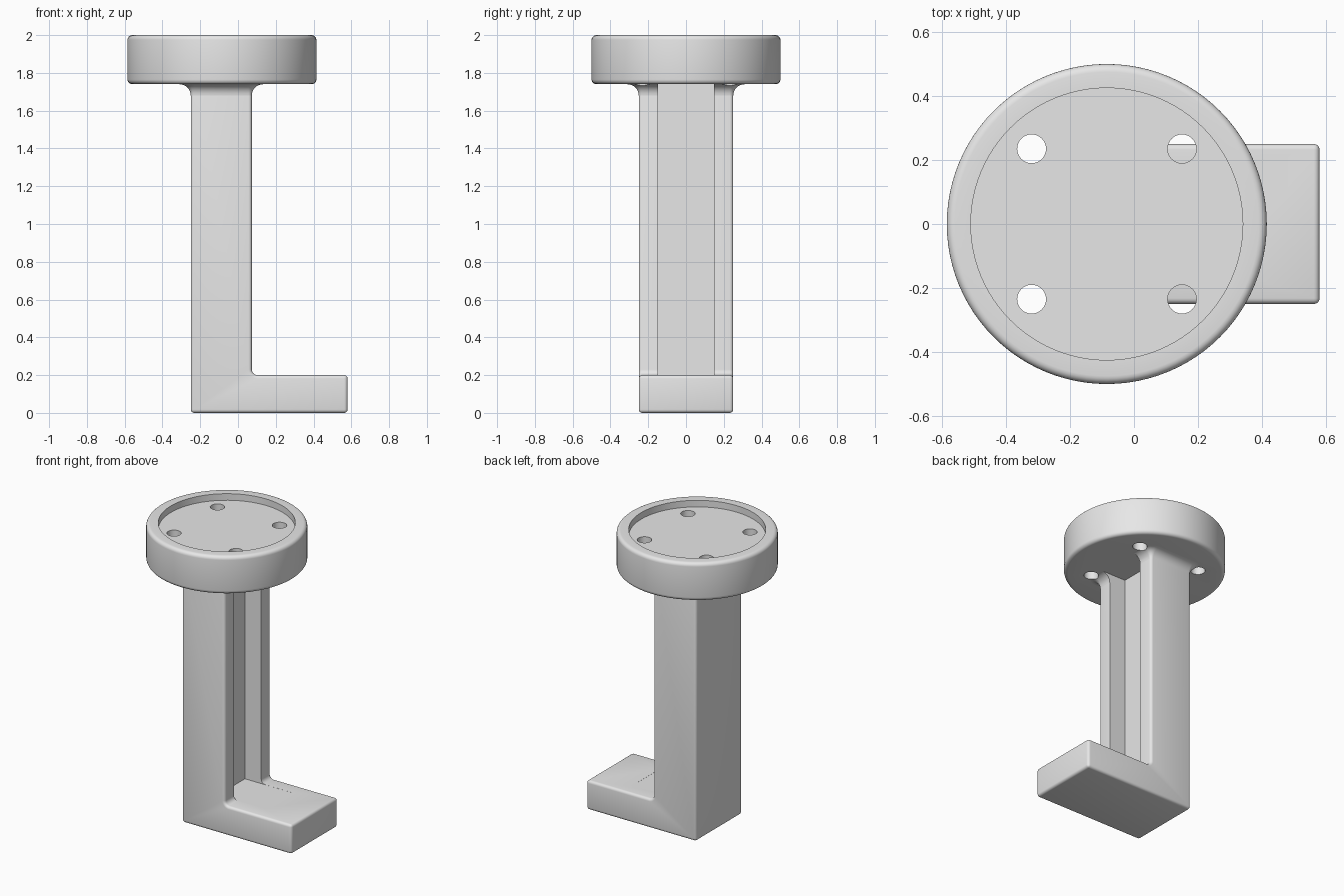
import bpy, bmesh, math

cube = bpy.data.objects.get("Cube")
if cube:
    bpy.data.objects.remove(cube)

# Shared dimensions
CX, R = -0.085, 0.5                  # disc centre and radius
BACK, FRONT, HALF = -0.25, 0.073, 0.25  # column extents
DISC_Z, ARM_Z, ARM_X = 1.74, 0.2, 0.58

grey = bpy.data.materials.new("plain grey")
grey.use_nodes = True
grey.diffuse_color = (0.8, 0.8, 0.8, 1)
grey.node_tree.nodes["Principled BSDF"].inputs["Base Color"].default_value = (0.8, 0.8, 0.8, 1)


def arc(cx, cy, r, a0, a1, n=5):
    """Points along an arc, angles in degrees."""
    angles = [math.radians(a0 + (a1 - a0) * i / n) for i in range(n + 1)]
    return [(cx + r * math.cos(a), cy + r * math.sin(a)) for a in angles]


def finish(name, bm):
    bmesh.ops.recalc_face_normals(bm, faces=bm.faces)
    mesh = bpy.data.meshes.new(name)
    bm.to_mesh(mesh)
    bm.free()
    mesh.materials.append(grey)
    ob = bpy.data.objects.new(name, mesh)
    bpy.context.collection.objects.link(ob)
    return ob


def loft(name, rings):
    """Skin a stack of equal-length rings and cap both ends."""
    bm = bmesh.new()
    loops = [[bm.verts.new(p) for p in ring] for ring in rings]
    n = len(loops[0])
    for a, b in zip(loops, loops[1:]):
        for i in range(n):
            j = (i + 1) % n
            bm.faces.new((a[i], a[j], b[j], b[i]))
    bm.faces.new(loops[0])
    bm.faces.new(loops[-1])
    return finish(name, bm)


def circle(x, y, z, r, n):
    return [(px, py, z) for px, py in arc(x, y, r, 0, 360, n)[:-1]]


def cut(ob, cutter):
    mod = ob.modifiers.new("cut", 'BOOLEAN')
    mod.operation, mod.solver, mod.object = 'DIFFERENCE', 'EXACT', cutter
    cutter.hide_render = True
    cutter.hide_set(True)


# Disc with rounded rims and a shallow recess in the top
b = 0.025
profile = arc(R - b, DISC_Z + b, b, -90, 0) + arc(R - b, 2 - b, b, 0, 90)
profile += [(0.425, 2), (0.425, 1.955)]
disc = loft("mounting_disc", [circle(CX, 0, z, r, 96) for r, z in profile])

# L-shaped bracket: column and arm with a filleted inner corner
f = 0.03
outline = [(BACK, 0), (ARM_X, 0), (ARM_X, ARM_Z)]
outline += arc(FRONT + f, ARM_Z + f, f, 270, 180)
outline += [(FRONT, 1.8), (BACK, 1.8)]
bracket = loft("column_and_arm", [[(x, y, z) for x, z in outline] for y in (-HALF, HALF)])
bevel = bracket.modifiers.new("round_edges", 'BEVEL')
bevel.width, bevel.segments, bevel.limit_method = 0.018, 4, 'ANGLE'
bevel.angle_limit = math.radians(40)


# Flared fillet where the column meets the disc
def rounded_rect(z, grow, r=0.018):
    pts = []
    corners = ((FRONT, HALF, 0), (BACK, HALF, 90), (BACK, -HALF, 180), (FRONT, -HALF, 270))
    for x, y, a in corners:
        cx = x - r if x == FRONT else x + r
        cy = y - math.copysign(r, y)
        pts += arc(cx, cy, r + grow, a, a + 90, 4)
    return [(x, y, z) for x, y in pts]


fr = 0.06
rings = [rounded_rect(DISC_Z - fr + z, fr - x) for x, z in arc(0, 0, fr, 0, 90, 8)]
rings.append(rounded_rect(DISC_Z + 0.02, fr))
flare = loft("column_flare", rings)

# Channel running up the front of the column
channel = loft("channel_cutter", [
    [(x, y, z) for x, y in ((-0.05, -0.147), (0.3, -0.147), (0.3, 0.147), (-0.05, 0.147))]
    for z in (ARM_Z - 0.0005, 1.9)])
cut(bracket, channel)
cut(flare, channel)

# Four screw holes through the disc
for sx in (-1, 1):
    for sy in (-1, 1):
        hole = loft("hole_cutter", [circle(CX + 0.235 * sx, 0.235 * sy, z, 0.045, 32)
                                    for z in (1.6, 2.1)])
        cut(disc, hole)
        cut(flare, hole)

# Smooth shading with crisp edges
for ob in (disc, bracket, flare):
    bpy.ops.object.select_all(action='DESELECT')
    ob.select_set(True)
    bpy.context.view_layer.objects.active = ob
    for mod in list(ob.modifiers):
        bpy.ops.object.modifier_apply(modifier=mod.name)
    bpy.ops.object.shade_smooth_by_angle(angle=math.radians(30))
